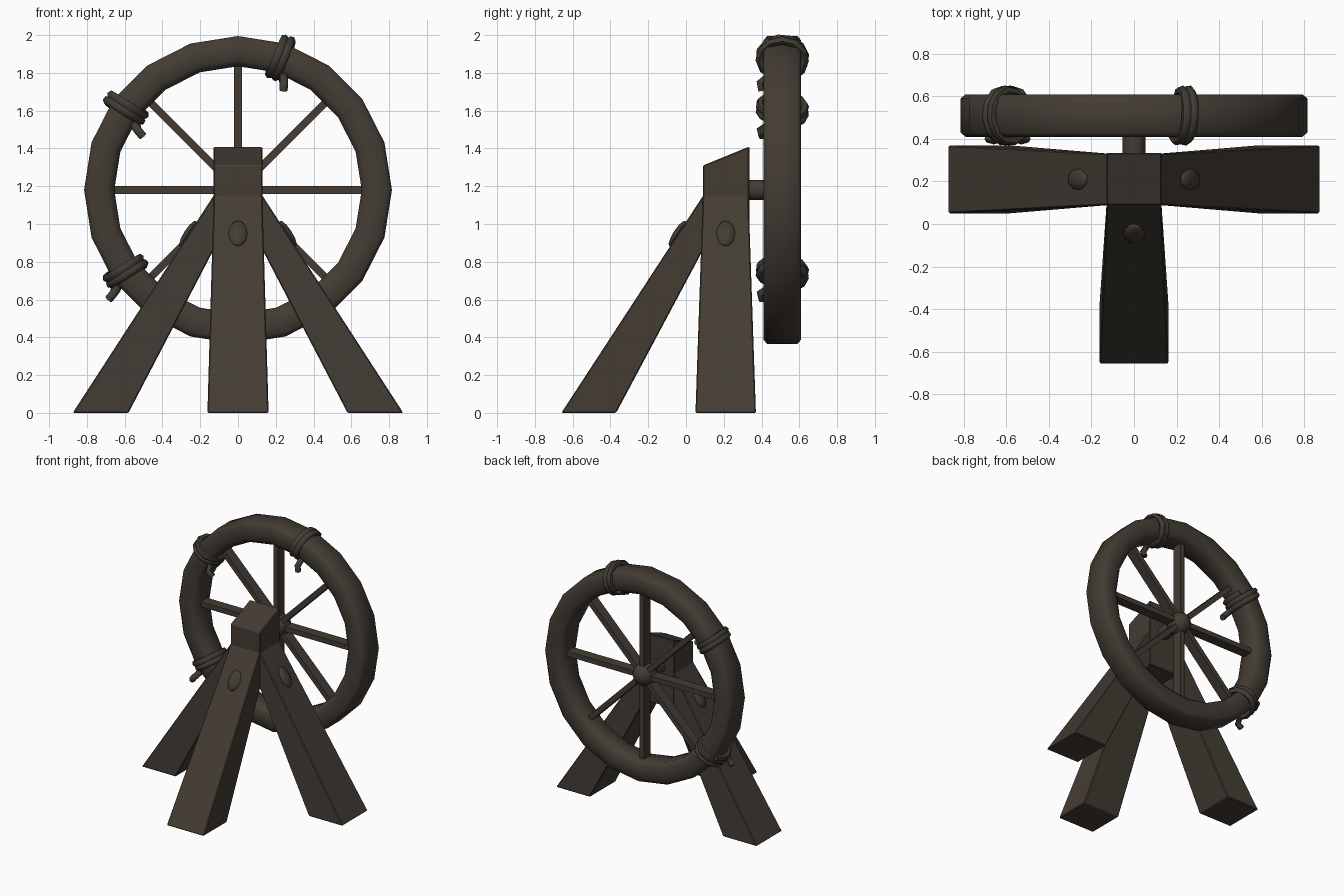
import bpy, bmesh, math
from mathutils import Vector, Matrix

if "Cube" in bpy.data.objects:
    bpy.data.objects.remove(bpy.data.objects["Cube"])


def material(name, rgb):
    m = bpy.data.materials.new(name)
    m.diffuse_color = (*rgb, 1)
    m.use_nodes = True
    m.node_tree.nodes["Principled BSDF"].inputs["Base Color"].default_value = m.diffuse_color
    return m


WOOD = material("dark wood", (0.056, 0.045, 0.034))
ROPE = material("dark rope", (0.053, 0.044, 0.034))
CY, CZ = 0.51, 1.18          # wheel centre
BACK = Matrix.Rotation(math.pi / 2, 4, 'X')


def finish(name, bm, mat, smooth=None):
    bmesh.ops.recalc_face_normals(bm, faces=bm.faces)
    me = bpy.data.meshes.new(name)
    bm.to_mesh(me)
    bm.free()
    me.materials.append(mat)
    ob = bpy.data.objects.new(name, me)
    bpy.context.collection.objects.link(ob)
    if smooth:
        bpy.ops.object.select_all(action='DESELECT')
        ob.select_set(True)
        bpy.context.view_layer.objects.active = ob
        bpy.ops.object.shade_smooth_by_angle(angle=math.radians(smooth))
    return ob


def prism(name, low, high):
    """Solid between two four-sided loops, with slightly softened edges."""
    bm = bmesh.new()
    a = [bm.verts.new(p) for p in low]
    b = [bm.verts.new(p) for p in high]
    bm.faces.new(a)
    bm.faces.new(b)
    for i in range(4):
        j = (i + 1) % 4
        bm.faces.new((a[i], a[j], b[j], b[i]))
    bmesh.ops.recalc_face_normals(bm, faces=bm.faces)
    bmesh.ops.bevel(bm, geom=bm.edges[:], offset=0.006, segments=1, affect='EDGES')
    return finish(name, bm, WOOD)


# top block with sloping roof
X, Y0, Y1 = 0.13, 0.09, 0.335
prism("top_block",
      [(-X, Y0, 0.87), (X, Y0, 0.87), (X, Y1, 0.87), (-X, Y1, 0.87)],
      [(-X, Y0, 1.31), (X, Y0, 1.31), (X, Y1, 1.41), (-X, Y1, 1.41)])


# three splayed legs: u = outward distance, v = sideways
def leg(name, place, u_out, u_in, u_top, half_low, half_top):
    low = [(u_out, -half_low, 0), (u_out, half_low, 0),
           (u_in, half_low, 0), (u_in, -half_low, 0)]
    k = 0.02                  # run a little way into the block
    high = [(u_top - k, -half_top, 1.18), (u_top - k, half_top, 1.18),
            (u_top - k, half_top, 0.90), (u_top - k, -half_top, 0.90)]
    prism(name, [place(*p) for p in low], [place(*p) for p in high])
    # flattened peg head on the outer face
    z = 0.95
    u = u_out + (u_top - u_out) * z / 1.16
    bm = bmesh.new()
    bmesh.ops.create_uvsphere(bm, u_segments=10, v_segments=6, radius=1)
    slope = math.atan2(u_out - u_top, 1.16)
    for v in bm.verts:
        p = Vector((v.co.x * 0.022, v.co.y * 0.05, v.co.z * 0.08))
        p = Matrix.Rotation(-slope, 3, 'Y') @ p
        v.co = place(p.x + u, p.y, p.z + z)
    finish(name + "_peg", bm, WOOD, 50)


leg("right_leg", lambda u, v, z: Vector((u, 0.21 + v, z)), 0.875, 0.58, 0.13, 0.16, 0.12)
leg("left_leg", lambda u, v, z: Vector((-u, 0.21 + v, z)), 0.875, 0.58, 0.13, 0.16, 0.12)
leg("front_leg", lambda u, v, z: Vector((v, 0.21 - u, z)), 0.87, 0.58, 0.12, 0.162, 0.128)

# wheel rim: chamfered section swept through 20 sides
N = 20
section = [(0.815, -0.08), (0.815, 0.08), (0.792, 0.1), (0.69, 0.1),
           (0.655, 0.07), (0.655, -0.07), (0.69, -0.1), (0.792, -0.1)]
bm = bmesh.new()
rings = []
for i in range(N):
    a = 2 * math.pi * i / N
    rings.append([bm.verts.new((r * math.cos(a), CY + y, CZ + r * math.sin(a)))
                  for r, y in section])
for i in range(N):
    p, q = rings[i], rings[(i + 1) % N]
    for k in range(8):
        m = (k + 1) % 8
        bm.faces.new((p[k], p[m], q[m], q[k]))
finish("wheel_rim", bm, WOOD, 50)

# eight spokes
bm = bmesh.new()
for i in range(8):
    mat = (Matrix.Translation((0, CY, CZ)) @ Matrix.Rotation(i * math.pi / 4, 4, 'Y')
           @ Matrix.Translation((0.36, 0, 0)) @ Matrix.Diagonal((0.64, 0.08, 0.04, 1)))
    bmesh.ops.create_cube(bm, size=1, matrix=mat)
finish("spokes", bm, WOOD)

# rounded hub and axle
bm = bmesh.new()
bmesh.ops.create_uvsphere(bm, u_segments=12, v_segments=8, radius=0.09,
                          matrix=Matrix.Translation((0, CY, CZ)) @ BACK)
finish("hub", bm, WOOD, 50)
bm = bmesh.new()
bmesh.ops.create_cone(bm, cap_ends=True, segments=12, radius1=0.054, radius2=0.054,
                      depth=0.24, matrix=Matrix.Translation((0, 0.40, CZ)) @ BACK)
finish("axle", bm, WOOD, 40)


# ropes wound twice round the rim, with a loose tail at the front
def rope(name, angle, rs, ts):
    a = math.radians(angle)
    er = Vector((math.cos(a), 0, math.sin(a)))
    et = Vector((-math.sin(a), 0, math.cos(a)))
    c = Vector((0, CY, CZ)) + er * 0.735

    def at(r, y, t):
        return c + er * (r * rs) + et * (t * ts) + Vector((0, y, 0))

    pts = [at(-0.16, -0.105, -0.066), at(-0.12, -0.115, -0.056)]
    steps = 26
    for i in range(steps + 1):
        f = i / steps
        ph = math.radians(215 - 800 * f)
        pts.append(at(0.105 * math.cos(ph), 0.12 * math.sin(ph), -0.045 + 0.08 * f))
    cu = bpy.data.curves.new(name, 'CURVE')
    cu.dimensions = '3D'
    cu.bevel_depth = 0.023
    cu.bevel_resolution = 1
    cu.use_fill_caps = True
    sp = cu.splines.new('POLY')
    sp.points.add(len(pts) - 1)
    for s, p in zip(sp.points, pts):
        s.co = (*p, 1)
    cu.materials.append(ROPE)
    ob = bpy.data.objects.new(name, cu)
    bpy.context.collection.objects.link(ob)
    bpy.ops.object.select_all(action='DESELECT')
    ob.select_set(True)
    bpy.context.view_layer.objects.active = ob
    bpy.ops.object.convert(target='MESH')
    bpy.ops.object.shade_smooth_by_angle(angle=math.radians(60))


rope("top_rope", 72, 1, 1)
rope("upper_left_rope", 144, 1, -1)
rope("lower_left_rope", 216, -1, -1)
